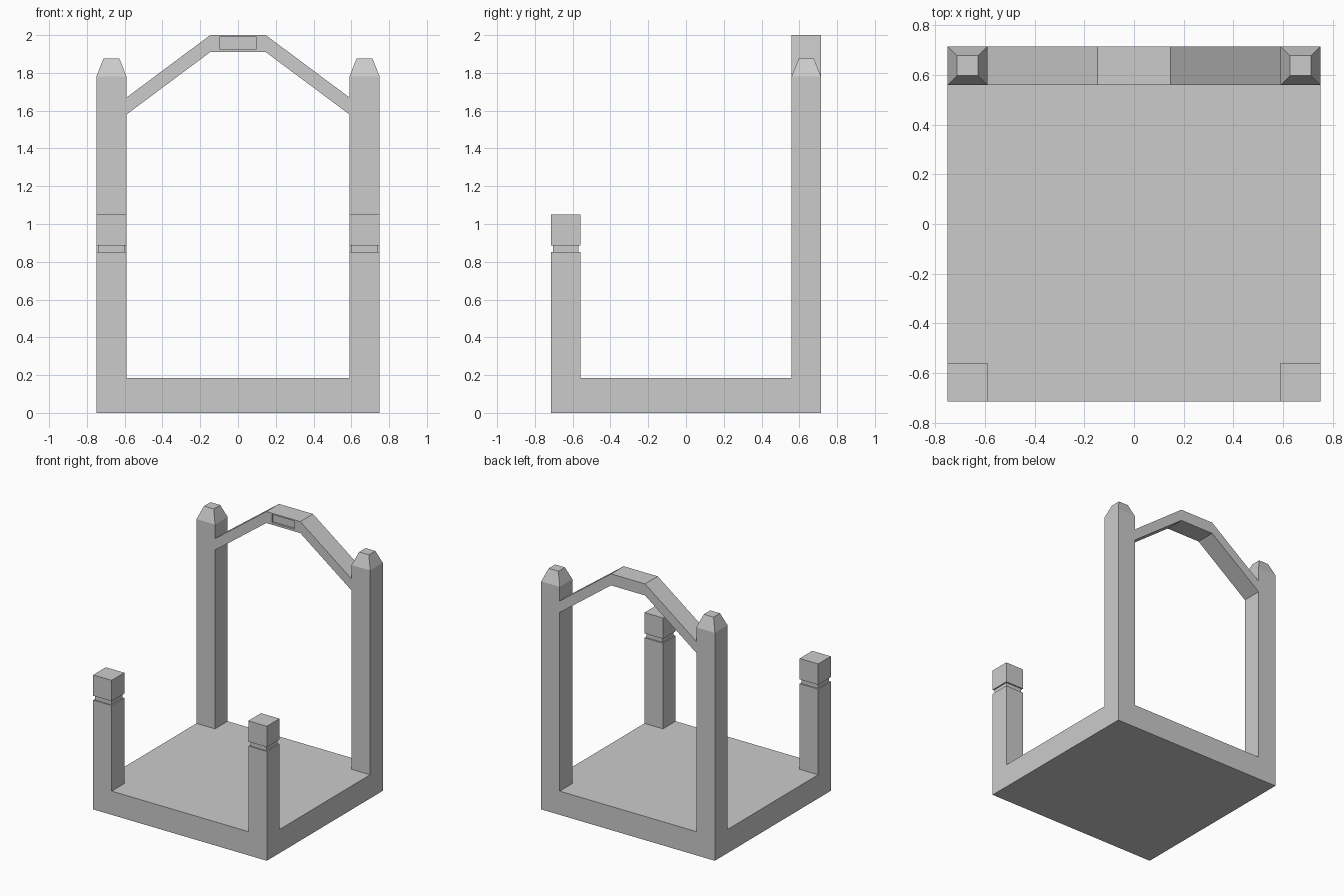
import bpy, bmesh

if "Cube" in bpy.data.objects:
    bpy.data.objects.remove(bpy.data.objects["Cube"])

POST_X, POST_Y = 0.67, 0.637   # post centres
HX, HY = 0.08, 0.078           # post half sizes
BASE_TOP = 0.185


def finish(name, bm):
    bmesh.ops.recalc_face_normals(bm, faces=bm.faces)
    mesh = bpy.data.meshes.new(name)
    bm.to_mesh(mesh)
    bm.free()
    obj = bpy.data.objects.new(name, mesh)
    bpy.context.collection.objects.link(obj)
    return obj


def box(name, x, y, z):
    bm = bmesh.new()
    bmesh.ops.create_cube(bm, size=1)
    for v in bm.verts:
        for i, (lo, hi) in enumerate((x, y, z)):
            v.co[i] = hi if v.co[i] > 0 else lo
    return finish(name, bm)


def post(name, cx, cy, sections):
    """Rectangular post lofted through (height, inset) sections."""
    bm = bmesh.new()
    rings = []
    for z, inset in sections:
        hx, hy = HX - inset, HY - inset
        rings.append([bm.verts.new((cx + sx * hx, cy + sy * hy, z))
                      for sx, sy in ((-1, -1), (1, -1), (1, 1), (-1, 1))])
    for a, b in zip(rings, rings[1:]):
        for i in range(4):
            j = (i + 1) % 4
            bm.faces.new((a[i], a[j], b[j], b[i]))
    bm.faces.new(rings[0])
    bm.faces.new(rings[-1])
    return finish(name, bm)


# Base slab
box("base", (-0.75, 0.75), (-0.715, 0.715), (0, BASE_TOP))

# Short front posts with a groove, tall back posts with tapered tips
front = [(BASE_TOP, 0), (0.853, 0), (0.853, 0.01), (0.887, 0.01), (0.887, 0), (1.05, 0)]
back = [(BASE_TOP, 0), (1.78, 0), (1.877, 0.038)]
for side, s in (("left", -1), ("right", 1)):
    post("front_post_" + side, s * POST_X, -POST_Y, front)
    post("back_post_" + side, s * POST_X, POST_Y, back)

# Angular arch between the back posts, built from an upper and a lower line
upper = [(-0.59, 1.67), (-0.147, 2.0), (0.147, 2.0), (0.59, 1.67)]
lower = [(-0.59, 1.58), (-0.147, 1.91), (0.147, 1.91), (0.59, 1.58)]
bm = bmesh.new()
loops = [[bm.verts.new((x, y, z)) for x, z in line]
         for y, line in ((POST_Y - HY, upper), (POST_Y - HY, lower),
                         (POST_Y + HY, lower), (POST_Y + HY, upper))]
for a, b in zip(loops, loops[1:] + loops[:1]):
    for i in range(3):
        bm.faces.new((a[i], a[i + 1], b[i + 1], b[i]))
for end in (0, 3):
    bm.faces.new([line[end] for line in loops])
arch = finish("arch", bm)

# Shallow recessed panel in the arch front
cutter = box("panel_cutter", (-0.098, 0.098), (0.5, POST_Y - HY + 0.015), (1.927, 1.99))
cutter.hide_render = True
cutter.hide_set(True)
cut = arch.modifiers.new("panel_recess", 'BOOLEAN')
cut.operation = 'DIFFERENCE'
cut.solver = 'EXACT'
cut.object = cutter
